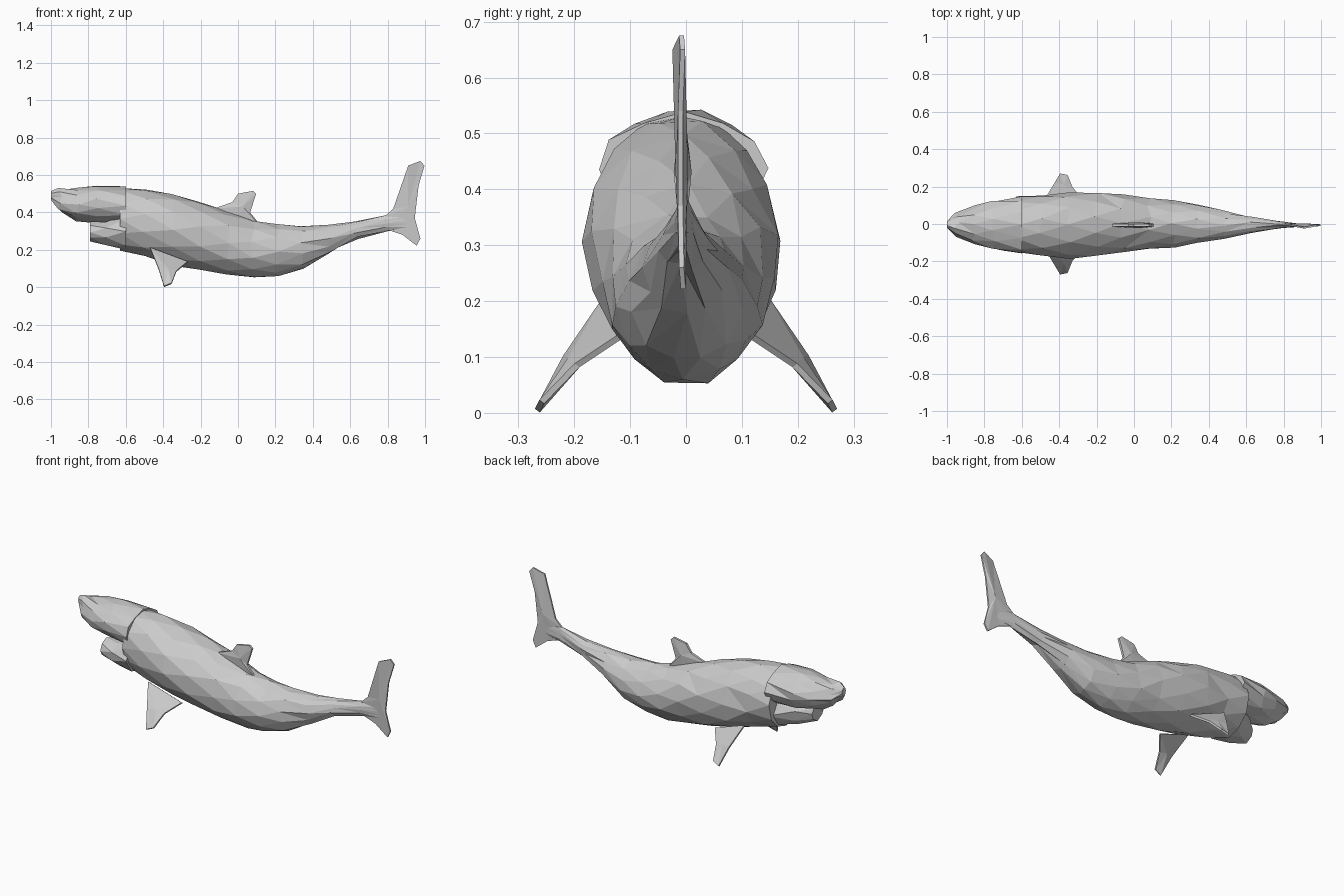
import bpy, bmesh, math, random
from mathutils import Vector

random.seed(4)
if "Cube" in bpy.data.objects:
    bpy.data.objects.remove(bpy.data.objects["Cube"], do_unlink=True)

skin = bpy.data.materials.new("grey_skin")
skin.use_nodes = True
GREY = (0.6, 0.6, 0.6, 1)
skin.diffuse_color = GREY
skin.node_tree.nodes["Principled BSDF"].inputs["Base Color"].default_value = GREY


def finish(name, bm):
    bmesh.ops.triangulate(bm, faces=bm.faces[:], quad_method='SHORT_EDGE')
    bmesh.ops.recalc_face_normals(bm, faces=bm.faces[:])
    mesh = bpy.data.meshes.new(name)
    bm.to_mesh(mesh)
    bm.free()
    mesh.materials.append(skin)
    obj = bpy.data.objects.new(name, mesh)
    bpy.context.collection.objects.link(obj)
    return obj


def loft(name, stations, sides=12, jitter=0.006):
    """Faceted skin over oval rings: (x, top, bottom, half width, centre y)."""
    bm = bmesh.new()
    rings = []
    for i, (x, top, bottom, half, cy) in enumerate(stations):
        inner = 0 < i < len(stations) - 1
        ring = []
        for j in range(sides):
            a = 2 * math.pi * (j + 0.5 * (i % 2)) / sides
            amount = min(jitter, half * 0.15)
            y = cy + half * math.sin(a)
            z = (top + bottom) / 2 + (top - bottom) / 2 * math.cos(a)
            dx = random.uniform(-2, 2) * amount if inner else 0
            ring.append(bm.verts.new((x + dx, y + random.uniform(-1, 1) * amount,
                                      z + random.uniform(-1, 1) * amount)))
        rings.append(ring)
    for a, b in zip(rings, rings[1:]):
        for j in range(sides):
            k = (j + 1) % sides
            bm.faces.new((a[j], a[k], b[k], b[j]))
    bm.faces.new(rings[0])
    bm.faces.new(rings[-1])
    return finish(name, bm)


def blade(name, outline, offset):
    """Thin fin: an outline thickened to both sides, with a raised middle."""
    bm = bmesh.new()
    pts = [Vector(p) for p in outline]
    mid = sum(pts, Vector()) / len(pts)
    off = Vector(offset)
    sides = [[bm.verts.new(p + off * s * 0.4) for p in pts] for s in (1, -1)]
    n = len(pts)
    for side, s in zip(sides, (1, -1)):
        centre = bm.verts.new(mid + off * s)
        for j in range(n):
            bm.faces.new((side[j], side[(j + 1) % n], centre))
    for j in range(n):
        k = (j + 1) % n
        bm.faces.new((sides[0][j], sides[0][k], sides[1][k], sides[1][j]))
    return finish(name, bm)


# Trunk, from the throat to the tail stalk
loft("body", [
    (-0.63, 0.535, 0.20, 0.148, -0.005),
    (-0.50, 0.527, 0.165, 0.165, -0.008),
    (-0.35, 0.50, 0.12, 0.178, -0.006),
    (-0.20, 0.46, 0.085, 0.172, 0),
    (-0.06, 0.415, 0.065, 0.155, 0),
    (0.08, 0.36, 0.047, 0.137, 0),
    (0.21, 0.335, 0.055, 0.122, 0),
    (0.34, 0.33, 0.09, 0.10, 0),
    (0.48, 0.335, 0.175, 0.073, -0.003),
    (0.63, 0.347, 0.26, 0.045, -0.003),
    (0.80, 0.385, 0.30, 0.016, -0.003),
    (0.92, 0.39, 0.31, 0.006, -0.008)])

# Upper head with blunt snout
loft("head", [
    (-1.0, 0.513, 0.465, 0.018, -0.005),
    (-0.95, 0.527, 0.405, 0.062, -0.005),
    (-0.86, 0.535, 0.358, 0.10, -0.005),
    (-0.75, 0.54, 0.345, 0.127, -0.005),
    (-0.60, 0.535, 0.34, 0.152, -0.005)])

# Lower jaw, hanging open towards one side
loft("lower_jaw", [
    (-0.79, 0.345, 0.25, 0.055, -0.065),
    (-0.71, 0.36, 0.222, 0.095, -0.048),
    (-0.60, 0.40, 0.195, 0.14, -0.015)], sides=8)

# Fin on the back
blade("dorsal_fin", [(x, -0.006, z) for x, z in (
    (-0.13, 0.42), (-0.03, 0.455), (0, 0.50), (0.08, 0.515), (0.097, 0.50),
    (0.065, 0.40), (0.12, 0.33), (0, 0.33))], (0, 0.016, 0))

# Upright tail fin with a long upper lobe
blade("tail_fin", [(x, y, z) for x, y, z in (
    (0.78, -0.003, 0.375), (0.83, -0.005, 0.42), (0.91, -0.02, 0.65),
    (0.975, -0.008, 0.675), (0.997, -0.006, 0.65), (0.965, -0.01, 0.54),
    (0.945, -0.01, 0.37), (0.975, -0.008, 0.26), (0.955, -0.005, 0.222),
    (0.88, -0.006, 0.28), (0.79, -0.003, 0.31))], (0, 0.011, 0))

# Pair of side fins
for name, s in (("left_side_fin", -1), ("right_side_fin", 1)):
    blade(name, [(x, s * y, z) for x, y, z in (
        (-0.47, 0.14, 0.21), (-0.27, 0.12, 0.135), (-0.33, 0.195, 0.085),
        (-0.355, 0.258, 0.02), (-0.395, 0.266, 0.004), (-0.425, 0.215, 0.10))],
        (0, s * 0.011, 0.008))
